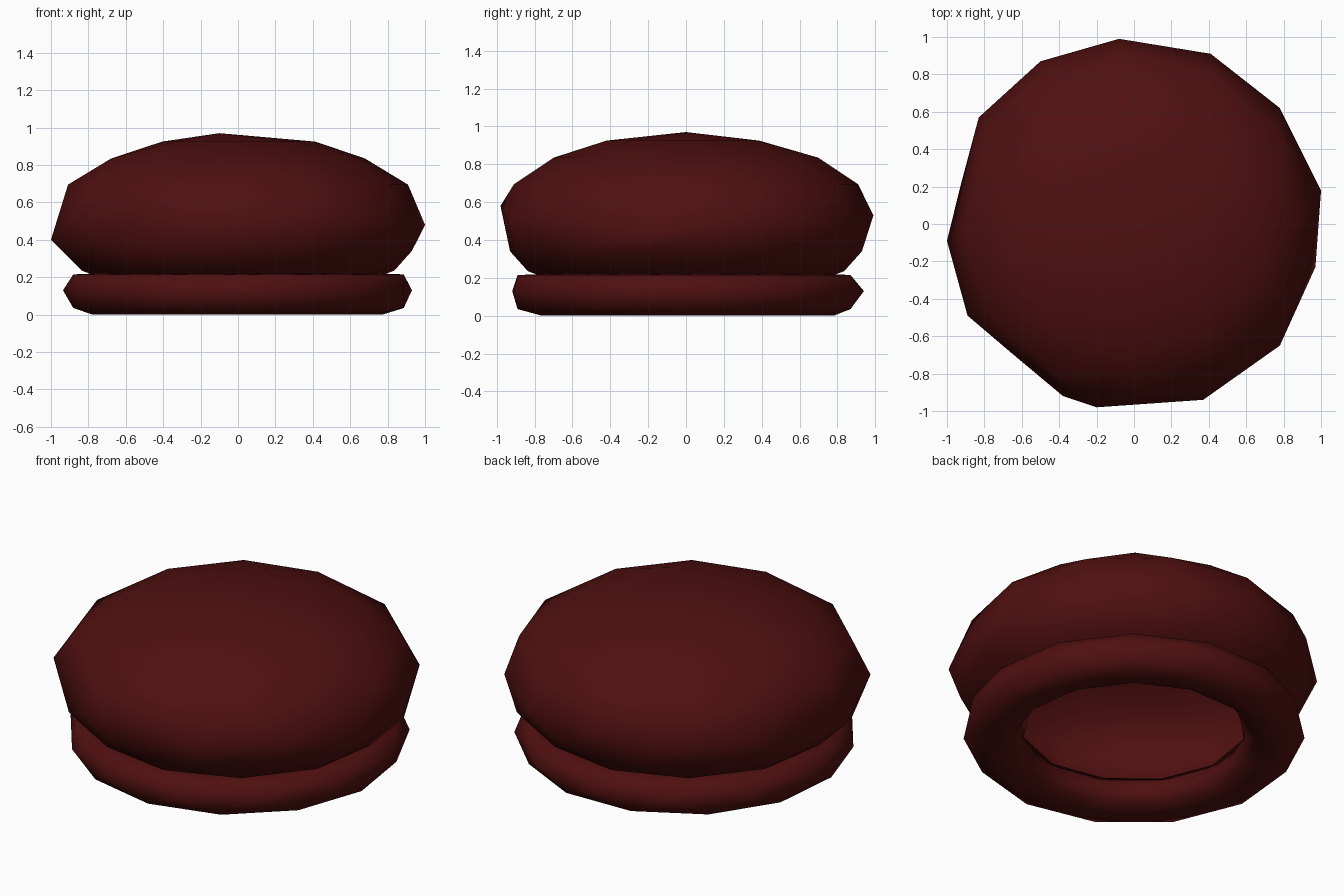
import bpy, bmesh, math

if "Cube" in bpy.data.objects:
    bpy.data.objects.remove(bpy.data.objects["Cube"])

mat = bpy.data.materials.new("dark red fabric")
mat.diffuse_color = (0.08, 0.005, 0.005, 1)
mat.use_nodes = True
mat.node_tree.nodes["Principled BSDF"].inputs["Base Color"].default_value = mat.diffuse_color


def finish(bm, name):
    for f in bm.faces:
        f.smooth = True
    mesh = bpy.data.meshes.new(name)
    bm.to_mesh(mesh)
    bm.free()
    mesh.materials.append(mat)
    ob = bpy.data.objects.new(name, mesh)
    bpy.context.collection.objects.link(ob)
    return ob


def ring(bm, r, z, n, turn):
    return [bm.verts.new((r * math.cos(a), r * math.sin(a), z))
            for a in [(i + turn) * math.tau / n for i in range(n)]]


# cushion: coarse faceted ellipsoid, open underneath
RIM = [(1.0, .18, .48), (.97, -.23, .42), (.78, -.65, .5), (.37, -.94, .5),
       (-.2, -.98, .58), (-.38, -.92, .48), (-.89, -.49, .52), (-1.0, -.09, .4),
       (-.83, .57, .48), (-.5, .87, .5), (-.08, .99, .53), (.41, .91, .48),
       (.78, .62, .5)]
bm = bmesh.new()
for p in RIM:
    bm.verts.new(p)
bm.verts.new((-.1, 0, .97))
for r, z, n, turn in [(.42, .925, 7, .2), (.70, .835, 10, .4), (.91, .695, 12, .1),
                      (.95, .34, 12, .6), (.84, .235, 12, .2)]:
    ring(bm, r, z, n, turn)
bottom = ring(bm, .62, .155, 12, .2)
bmesh.ops.convex_hull(bm, input=bm.verts[:])
low = set(bottom)
cap = [f for f in bm.faces if all(v in low for v in f.verts)]
bmesh.ops.delete(bm, geom=cap, context='FACES')
bmesh.ops.recalc_face_normals(bm, faces=bm.faces[:])
finish(bm, "seat_cushion")

# base ring: soft, slightly flattened tube
PROFILE = [(.94, .13), (.89, .035), (.78, .003), (.67, .03), (.61, .11),
           (.67, .19), (.77, .22), (.89, .215)]
bm = bmesh.new()
N = 13
rings = [ring(bm, r, z, N, .3 + .5 * (k % 2)) for k, (r, z) in enumerate(PROFILE)]
for k in range(len(rings)):
    a, b = rings[k], rings[(k + 1) % len(rings)]
    s = k % 2
    for i in range(N):
        j = (i + 1) % N
        # staggered triangles between neighbouring loops
        if s == 0:
            bm.faces.new((a[i], a[j], b[i]))
            bm.faces.new((a[j], b[j], b[i]))
        else:
            bm.faces.new((a[i], a[j], b[j]))
            bm.faces.new((a[i], b[j], b[i]))
for v in bm.verts:
    if v.co.z < .01:
        v.co.z = 0
bmesh.ops.recalc_face_normals(bm, faces=bm.faces[:])
finish(bm, "base_ring")
